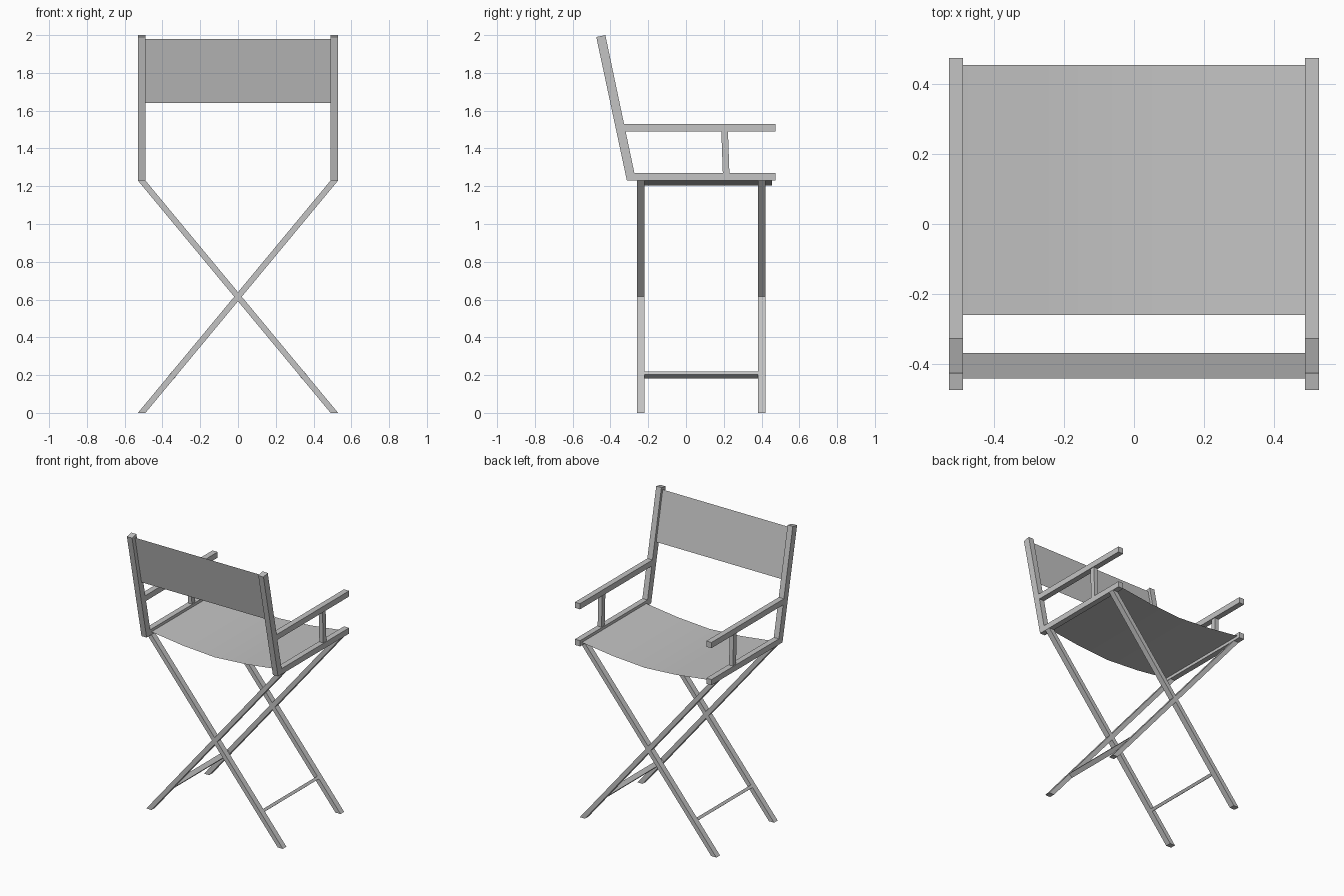
import bpy
import bmesh
from mathutils import Vector

cube = bpy.data.objects.get("Cube")
if cube:
    bpy.data.objects.remove(cube, do_unlink=True)

grey = bpy.data.materials.new("plain grey")
grey.use_nodes = True
colour = (0.55, 0.55, 0.55, 1)
grey.diffuse_color = colour
grey.node_tree.nodes["Principled BSDF"].inputs["Base Color"].default_value = colour


def finish(name, bm):
    mesh = bpy.data.meshes.new(name)
    bm.to_mesh(mesh)
    bm.free()
    mesh.materials.append(grey)
    obj = bpy.data.objects.new(name, mesh)
    bpy.context.collection.objects.link(obj)
    return obj


def prism(name, points, start, end):
    """Solid made by sweeping a 3D outline from offset start to offset end."""
    bm = bmesh.new()
    face = bm.faces.new([bm.verts.new(Vector(p) + start) for p in points])
    swept = bmesh.ops.extrude_face_region(bm, geom=[face], use_keep_orig=True)
    moved = [v for v in swept["geom"] if isinstance(v, bmesh.types.BMVert)]
    bmesh.ops.translate(bm, verts=moved, vec=end - start)
    bmesh.ops.recalc_face_normals(bm, faces=bm.faces)
    return finish(name, bm)


def side_part(name, outline, x0, x1):
    return prism(name, [(0, y, z) for y, z in outline],
                 Vector((x0, 0, 0)), Vector((x1, 0, 0)))


def cross_part(name, outline, y0, y1):
    return prism(name, [(x, 0, z) for x, z in outline],
                 Vector((0, y0, 0)), Vector((0, y1, 0)))


def box_outline(y0, y1, z0, z1):
    return [(y0, z0), (y1, z0), (y1, z1), (y0, z1)]


INNER, OUTER, SEAT = 0.49, 0.53, 1.23
LEG_BACK, LEG_FRONT, LEG_DEPTH = -0.26, 0.38, 0.04

for side, label in ((1, "left"), (-1, "right")):
    # Side frame: leaning post, seat rail, armrest and its support
    x0, x1 = side * INNER, side * OUTER
    side_part(label + "_back_post",
              [(-0.313, SEAT), (-0.265, SEAT), (-0.427, 2.0), (-0.475, 1.99)], x0, x1)
    side_part(label + "_seat_rail", box_outline(-0.28, 0.475, SEAT, 1.27), x0, x1)
    side_part(label + "_armrest", box_outline(-0.335, 0.475, 1.49, 1.53), x0, x1)
    side_part(label + "_arm_support",
              [(0.195, 1.265), (0.23, 1.265), (0.222, 1.495), (0.187, 1.495)],
              side * 0.495, side * 0.525)

    # Crossing legs, cut level at floor and rail
    leg = [(x1, 0), (x0, 0), (-x1, SEAT), (-x0, SEAT)]
    for y, place in ((LEG_BACK, "rear"), (LEG_FRONT, "fore")):
        cross_part(f"{label}_{place}_leg", leg, y, y + LEG_DEPTH)

    # Stretcher bar set square to the sloping legs
    along = Vector((-side * 2 * 0.51, SEAT)).normalized()
    across = Vector((along.y, -along.x))
    mid = Vector((side * 0.51, 0)) + along * (0.2 / along.y)
    bar = [mid + along * a * 0.01 + across * b * 0.0165
           for a, b in ((-1, -1), (1, -1), (1, 1), (-1, 1))]
    cross_part(label + "_stretcher", bar, LEG_BACK + LEG_DEPTH, LEG_FRONT)


def sheet(name, rows):
    """Thin cloth through rows of point pairs."""
    bm = bmesh.new()
    pairs = [[bm.verts.new(p) for p in row] for row in rows]
    for (a, b), (c, d) in zip(pairs, pairs[1:]):
        bm.faces.new((a, c, d, b))
    return finish(name, bm)


# Sagging seat cloth
sag = [(-INNER, 1.25), (-0.245, 1.219), (0, 1.203), (0.245, 1.219), (INNER, 1.25)]
seat = sheet("seat_cloth", [((x, -0.26, z), (x, 0.455, z)) for x, z in sag])
for poly in seat.data.polygons:
    poly.use_smooth = True

# Leaning back cloth
sheet("back_cloth", [((x, -0.37, 1.64), (x, -0.442, 1.98)) for x in (INNER, -INNER)])
